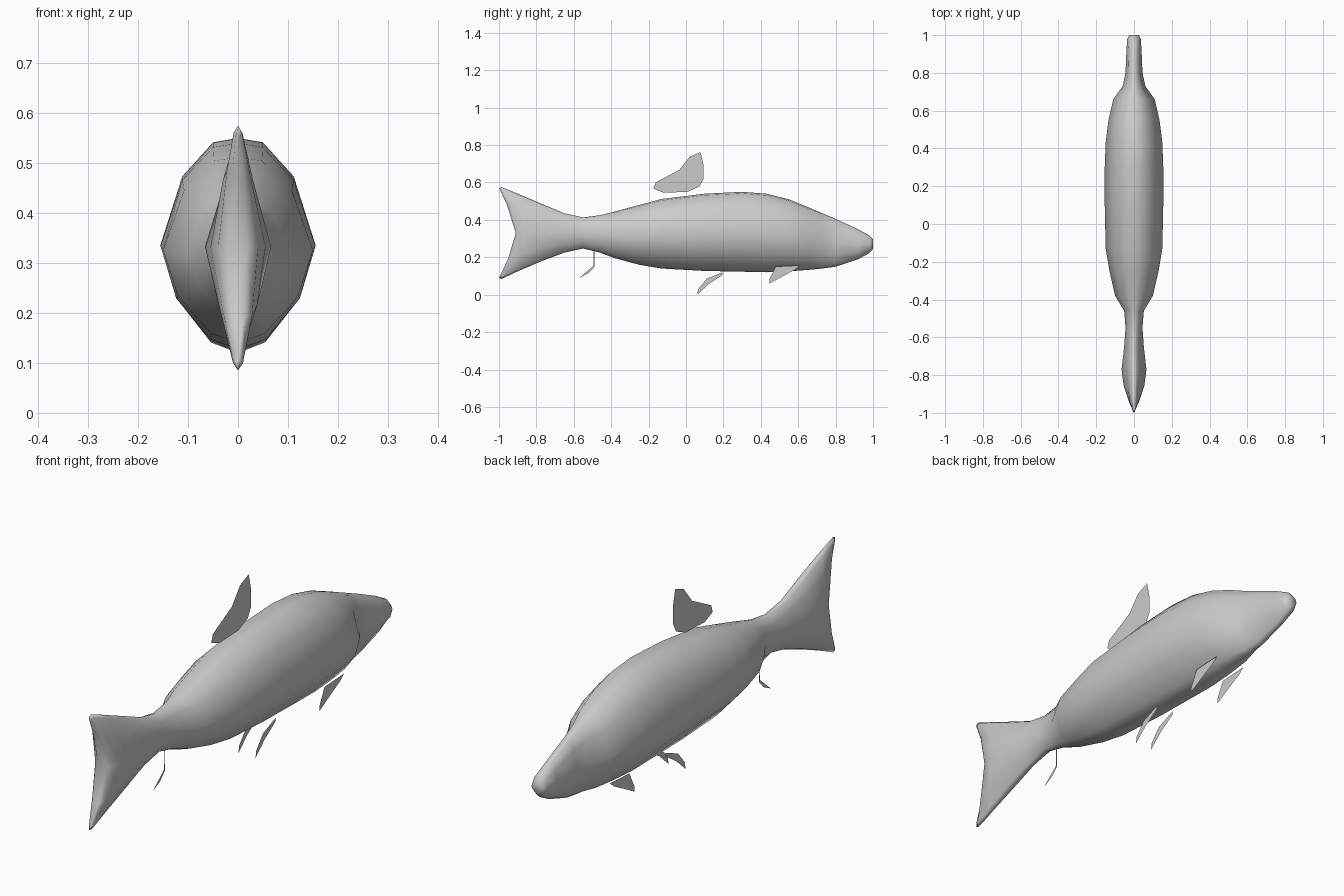
import bpy

if "Cube" in bpy.data.objects:
    bpy.data.objects.remove(bpy.data.objects["Cube"])

# Cross-section: (width factor, height fraction) down one side from the top
BODY = [(0, 1), (.32, .98), (.72, .82), (1, .5), (.8, .25), (.36, .05), (0, 0)]
TAIL = [(0, 1), (.22, .97), (.55, .82), (1, .5), (.7, .22), (.25, .03), (0, 0)]

# Sections: y, top, bottom, half width, notch depth, profile
SECTIONS = [
    (-1.0, .57, .09, .02, .09, TAIL), (-.985, .575, .085, .04, .085, TAIL),
    (-.90, .54, .125, .055, .045, TAIL), (-.77, .485, .18, .066, 0, TAIL),
    (-.65, .435, .225, .052, 0, TAIL), (-.55, .413, .247, .045, 0, BODY),
    (-.46, .425, .225, .052, 0, BODY), (-.38, .445, .195, .10, 0, BODY),
    (-.25, .48, .16, .13, 0, BODY), (-.13, .512, .14, .15, 0, BODY),
    (.10, .54, .127, .155, 0, BODY), (.30, .55, .123, .155, 0, BODY),
    (.43, .54, .12, .15, 0, BODY), (.55, .51, .125, .135, 0, BODY),
    (.66, .465, .133, .11, 0, BODY), (.73, .435, .14, .06, 0, BODY),
    (.80, .405, .15, .045, 0, BODY), (.92, .35, .19, .04, 0, BODY),
    (.98, .317, .222, .036, 0, BODY), (1.0, .295, .245, .025, 0, BODY),
]


def make_mesh(name, verts, faces, smooth=False):
    me = bpy.data.meshes.new(name)
    me.from_pydata(verts, [], faces)
    me.update()
    ob = bpy.data.objects.new(name, me)
    bpy.context.collection.objects.link(ob)
    for p in me.polygons:
        p.use_smooth = smooth
    return ob


# Body and tail lofted as one skin
verts, faces, n = [], [], 12
for y, top, bot, w, notch, prof in SECTIONS:
    ring = prof + [(-a, t) for a, t in prof[-2:0:-1]]
    for a, t in ring:
        verts.append((a * w, y + notch * (1 - abs(2 * t - 1) ** 1.4),
                      bot + t * (top - bot)))
for s in range(len(SECTIONS) - 1):
    for i in range(n):
        a, b = s * n + i, s * n + (i + 1) % n
        faces.append((a, a + n, b + n, b))
# End caps bridge the left and right sides
for base, flip in ((0, False), ((len(SECTIONS) - 1) * n, True)):
    for i in range(6):
        q = [i, i + 1, n - i - 1, (n - i) % n]
        q = [base + k for k in dict.fromkeys(q)]
        faces.append(tuple(q[::-1] if flip else q))
make_mesh("body", verts, faces, True)


# Flat fins from (y, z) outlines
def fin(name, x, outline, lean=0):
    top = max(z for _, z in outline)
    make_mesh(name, [(x + lean * (top - z), y, z) for y, z in outline],
              [tuple(range(len(outline)))])


fin("dorsal_fin", -.004, [(-.174, .567), (-.163, .6), (-.035, .668), (.02, .738),
                          (.078, .762), (.094, .69), (.094, .62), (.072, .578),
                          (.008, .55), (-.12, .545)])
fin("anal_fin", 0, [(-.57, .09), (-.53, .125), (-.495, .155), (-.493, .24),
                    (-.488, .24), (-.488, .15), (-.52, .115)])
for side, sx in (("left", -1), ("right", 1)):
    fin("pectoral_fin_" + side, sx * .07,
        [(.447, .06), (.445, .08), (.48, .15), (.61, .157), (.585, .135), (.51, .095)])
    fin("pelvic_fin_" + side, sx * .04,
        [(.06, 0), (.065, .03), (.11, .085), (.195, .12), (.195, .105), (.12, .055)])
